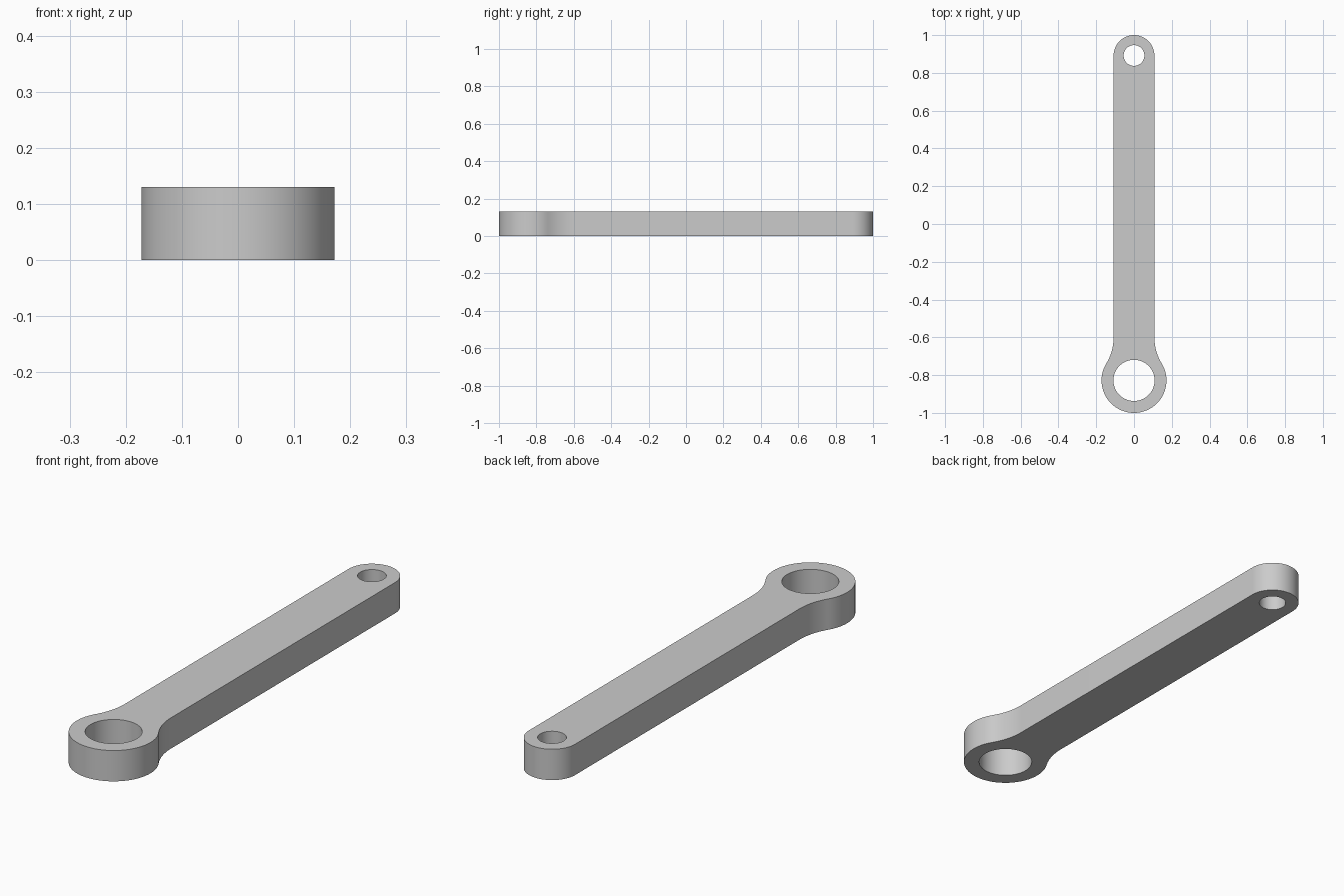
import bpy, bmesh
from math import sin, cos, pi, atan2, sqrt

cube = bpy.data.objects.get("Cube")
if cube:
    bpy.data.objects.remove(cube)

THICK = 0.13
BIG_Y, BIG_R, BORE_R = -0.828, 0.172, 0.109
SMALL_R = 0.108
SMALL_Y, PIN_R = 1 - SMALL_R, 0.055
BLEND_Y = -0.6                      # where the straight shank meets the fillet


def arc(cx, cy, r, a0, a1, n):
    """Points along an arc, both ends included."""
    return [(cx + r * cos(a0 + (a1 - a0) * i / n),
             cy + r * sin(a0 + (a1 - a0) * i / n)) for i in range(n + 1)]


def circle(cy, r, n):
    return arc(0, cy, r, 0, 2 * pi, n)[:-1]


# Fillet tangent to both the shank side and the big end
rise = BLEND_Y - BIG_Y
fillet_r = (SMALL_R**2 + rise**2 - BIG_R**2) / (2 * (BIG_R - SMALL_R))
fillet_x = SMALL_R + fillet_r
touch = atan2(rise, fillet_x)

# Right half of the outline from bottom centre to top centre, then mirrored
half = arc(0, BIG_Y, BIG_R, -pi / 2, touch, 40)
half += arc(fillet_x, BLEND_Y, fillet_r, pi + touch, pi, 16)[1:]
half += arc(0, SMALL_Y, SMALL_R, 0, pi / 2, 24)
outline = half + [(-x, y) for x, y in half[-2:0:-1]]

# Flat plate with two holes, extruded to full thickness
bm = bmesh.new()
edges = []
for loop in (outline, circle(BIG_Y, BORE_R, 64), circle(SMALL_Y, PIN_R, 48)):
    verts = [bm.verts.new((x, y, 0)) for x, y in loop]
    edges += [bm.edges.new((verts[i - 1], verts[i])) for i in range(len(verts))]
bmesh.ops.triangle_fill(bm, use_beauty=True, use_dissolve=False, edges=edges)
top = bmesh.ops.extrude_face_region(bm, geom=bm.faces[:])["geom"]
bmesh.ops.translate(bm, vec=(0, 0, THICK),
                    verts=[g for g in top if isinstance(g, bmesh.types.BMVert)])
bmesh.ops.recalc_face_normals(bm, faces=bm.faces[:])
mesh = bpy.data.meshes.new("connecting_rod")
bm.to_mesh(mesh)
bm.free()

rod = bpy.data.objects.new("connecting_rod", mesh)
bpy.context.collection.objects.link(rod)

# Plain grey metal
grey = bpy.data.materials.new("plain_grey")
grey.use_nodes = True
colour = (0.6, 0.6, 0.6, 1)
grey.diffuse_color = colour
grey.node_tree.nodes["Principled BSDF"].inputs["Base Color"].default_value = colour
mesh.materials.append(grey)

# Smooth curved walls, crisp rims
bpy.ops.object.select_all(action="DESELECT")
rod.select_set(True)
bpy.context.view_layer.objects.active = rod
bpy.ops.object.shade_smooth_by_angle(angle=pi / 6)
